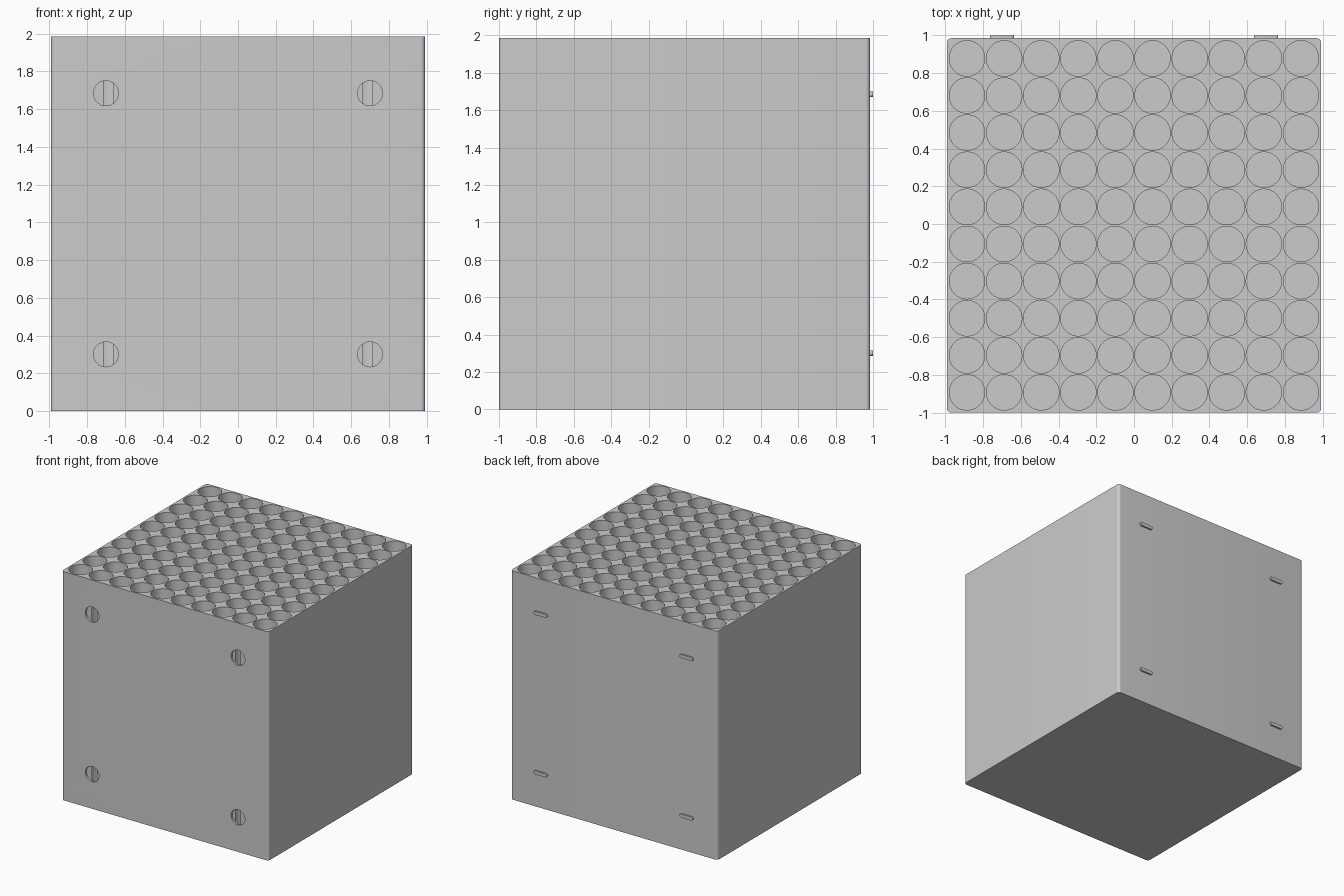
import bpy, bmesh, math
from mathutils import Matrix, Vector

if "Cube" in bpy.data.objects:
    bpy.data.objects.remove(bpy.data.objects["Cube"], do_unlink=True)

HALF = 0.9925           # half the block's width
SIZE = 2 * HALF
MID_Y = HALF - 1.0      # block centre, leaving room for the rear tabs
FRONT, BACK = MID_Y - HALF, MID_Y + HALF
PITCH, BORE_R, FLOOR = 0.1967, 0.094, 0.015
FIX_X, FIX_Z = 0.70, 0.692

grey = bpy.data.materials.new("light grey plastic")
grey.use_nodes = True
grey.diffuse_color = (0.6, 0.6, 0.6, 1)
bsdf = next(n for n in grey.node_tree.nodes if n.type == "BSDF_PRINCIPLED")
bsdf.inputs["Base Color"].default_value = grey.diffuse_color


def make_object(name, bm):
    bmesh.ops.recalc_face_normals(bm, faces=bm.faces)
    mesh = bpy.data.meshes.new(name)
    bm.to_mesh(mesh)
    bm.free()
    mesh.materials.append(grey)
    obj = bpy.data.objects.new(name, mesh)
    bpy.context.collection.objects.link(obj)
    return obj


def add_cylinder(bm, centre, radius, depth, along_y=False):
    turn = Matrix.Rotation(math.pi / 2, 4, "X") if along_y else Matrix()
    bmesh.ops.create_cone(bm, cap_ends=True, segments=48, radius1=radius, radius2=radius,
                          depth=depth, matrix=Matrix.Translation(centre) @ turn)


def select_only(obj):
    bpy.ops.object.select_all(action="DESELECT")
    obj.select_set(True)
    bpy.context.view_layer.objects.active = obj


def cut(obj, cutter):
    cutter.hide_render = True
    mod = obj.modifiers.new("cut", "BOOLEAN")
    mod.operation, mod.solver, mod.object = "DIFFERENCE", "EXACT", cutter
    select_only(obj)
    bpy.ops.object.modifier_apply(modifier=mod.name)
    bpy.data.objects.remove(cutter, do_unlink=True)


fixings = [(x, HALF + z) for x in (-FIX_X, FIX_X) for z in (-FIX_Z, FIX_Z)]

# Block with rounded upright edges
bm = bmesh.new()
bmesh.ops.create_cube(bm, size=SIZE, matrix=Matrix.Translation((0, MID_Y, HALF)))
upright = [e for e in bm.edges if abs(e.verts[0].co.z - e.verts[1].co.z) > 1]
bmesh.ops.bevel(bm, geom=upright, offset=0.025, segments=8, profile=0.5, affect="EDGES")
block = make_object("holder_block", bm)

# Ten by ten deep round bores
bm = bmesh.new()
depth = SIZE - FLOOR + 0.05
for i in range(10):
    for j in range(10):
        centre = Vector(((i - 4.5) * PITCH, MID_Y + (j - 4.5) * PITCH, FLOOR + depth / 2))
        add_cylinder(bm, centre, BORE_R, depth)
cut(block, make_object("bore_cutter", bm))

# Shallow round sockets on the front, just breaking into the bores
bm = bmesh.new()
for x, z in fixings:
    add_cylinder(bm, Vector((x, FRONT, z)), 0.066, 0.034, along_y=True)
cut(block, make_object("socket_cutter", bm))
select_only(block)
bpy.ops.object.shade_smooth_by_angle(angle=math.radians(30))

# Round-ended tabs on the back
TAB_R, TAB_HALF = 0.015, 0.064
for n, (x, z) in enumerate(fixings):
    bm = bmesh.new()
    outline = []
    for side in (1, -1):
        for k in range(13):
            a = side * math.pi / 2 - math.pi / 2 - math.pi / 2 + math.pi * k / 12
            if side == 1:
                a = -math.pi / 2 + math.pi * k / 12
            else:
                a = math.pi / 2 + math.pi * k / 12
            outline.append(bm.verts.new((x + side * (TAB_HALF - TAB_R) + TAB_R * math.cos(a),
                                         BACK - 0.004, z + TAB_R * math.sin(a))))
    face = bm.faces.new(outline)
    grown = bmesh.ops.extrude_face_region(bm, geom=[face])["geom"]
    bmesh.ops.translate(bm, vec=(0, 1.0 - BACK + 0.004, 0),
                        verts=[g for g in grown if isinstance(g, bmesh.types.BMVert)])
    tab = make_object(f"rear_tab_{n + 1}", bm)
    select_only(tab)
    bpy.ops.object.shade_smooth_by_angle(angle=math.radians(30))
